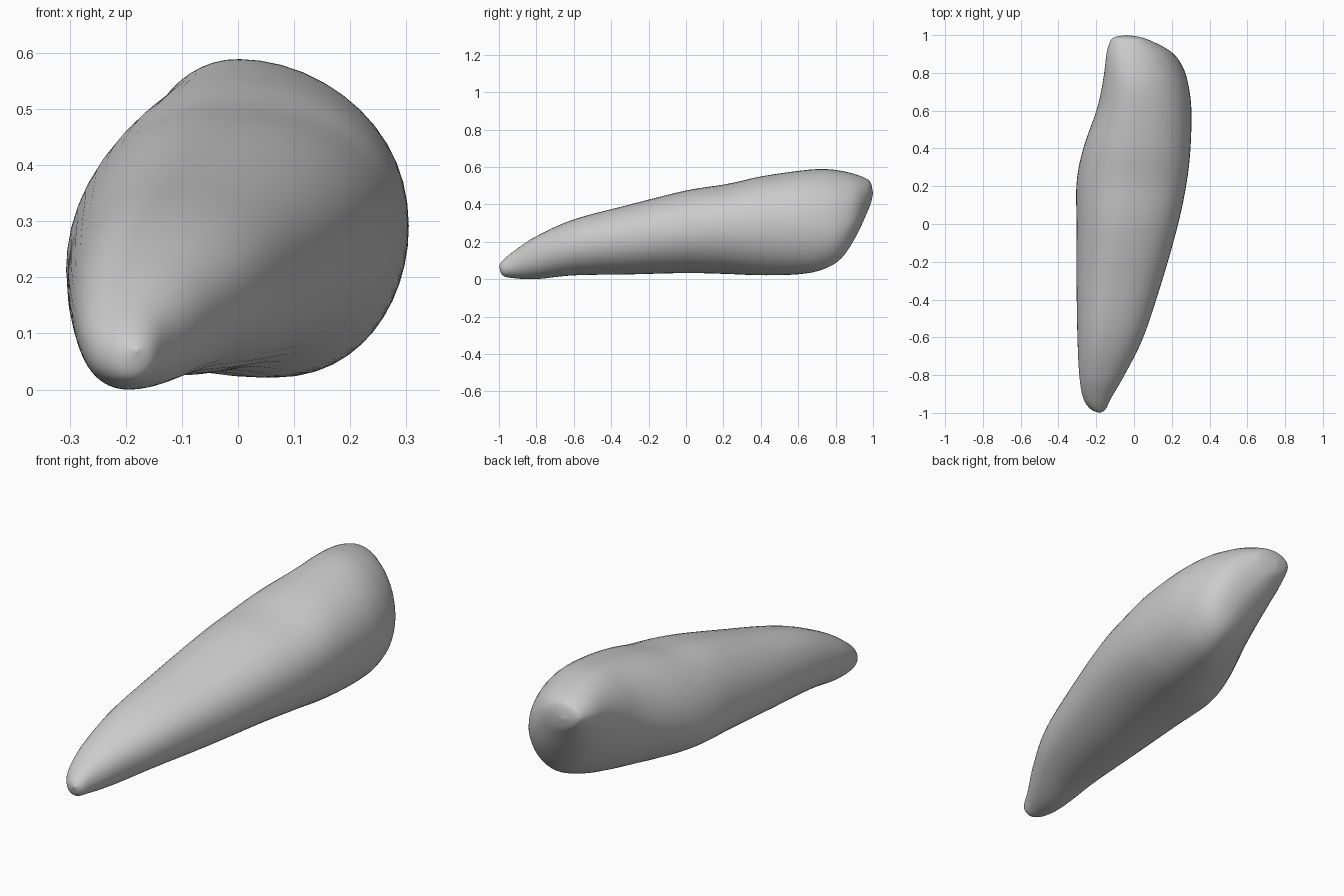
import bpy
import bmesh
from math import cos, sin, pi

SEGMENTS = 48
STEPS = 7

# Stations from front tip to back end, in hundredths of a unit:
# y, then (x, z) of the left, top, right and bottom extremes of the section
STATIONS = [
    (-100, -18, 7, -18, 7, -18, 7, -18, 7),
    (-98, -23, 6, -19, 10, -15, 6, -19, 2),
    (-92, -27, 8, -19, 15, -12, 8, -20, 0.5),
    (-80, -29, 12, -18, 23, -5, 13, -19, 0),
    (-60, -30, 15, -16, 32, 5, 18, -15, 2),
    (-30, -30.5, 18, -11, 40, 15, 22, -10, 2.5),
    (0, -30.5, 20, -7, 47.5, 23.5, 26, -5, 3.2),
    (22, -30.5, 22, -4, 51, 28, 28, 0, 2.7),
    (40, -27, 27, -1, 55, 30, 29, 5, 2),
    (60, -20, 34, 0, 58, 30.5, 29, 9, 2.5),
    (73, -17, 40, 0, 59, 29, 28, 12, 5),
    (83, -15.5, 44, -1, 58, 26, 28, 13, 11),
    (91, -14.5, 46, -2, 56, 20, 33, 10, 23),
    (97, -12.5, 47, -3, 53.5, 9, 43, 2, 36),
    (99, -10, 47, -4, 51, 3, 46, -2, 41),
    (100, -4, 46, -4, 46, -4, 46, -4, 46),
]


def make_material(name, color):
    mat = bpy.data.materials.new(name)
    mat.use_nodes = True
    mat.diffuse_color = color
    mat.node_tree.nodes["Principled BSDF"].inputs["Base Color"].default_value = color
    return mat


def smooth_blend(a, b, c, d, t):
    """Catmull-Rom blend between b and c."""
    return b + 0.5 * t * (c - a + t * (2 * a - 5 * b + 4 * c - d
                                       + t * (3 * (b - c) + d - a)))


def refine(stations):
    """Yield smoothly interpolated stations along the body."""
    last = len(stations) - 1
    for i in range(last):
        near = [stations[max(0, min(last, i + k))] for k in (-1, 0, 1, 2)]
        for step in range(STEPS):
            yield [smooth_blend(*values, step / STEPS) for values in zip(*near)]
    yield stations[last]


def section_point(station, angle):
    """Point on a closed section made of four rounded quarters."""
    y, xl, zl, xt, zt, xr, zr, xb, zb = [v / 100 for v in station]
    c, s = cos(angle), sin(angle)
    side_x, side_z = (xr, zr) if c >= 0 else (xl, zl)
    end_x, end_z = (xt, zt) if s >= 0 else (xb, zb)
    # Fuller right shoulder towards the front, flatter lower left at the back
    back = max(0, min(1, (y - 0.3) * 2))
    power = 1
    if c > 0 and s > 0:
        power = 0.88 + 0.12 * back
    elif c < 0 and s < 0:
        power = 0.95 + 0.3 * back
    x = end_x + (side_x - end_x) * abs(c) ** power
    z = side_z + (end_z - side_z) * abs(s) ** power
    return x, y, z


def loft(name, stations, material):
    bm = bmesh.new()
    rings = [[bm.verts.new(section_point(st, 2 * pi * k / SEGMENTS))
              for k in range(SEGMENTS)] for st in refine(stations)]
    for ring, following in zip(rings, rings[1:]):
        for k in range(SEGMENTS):
            n = (k + 1) % SEGMENTS
            bm.faces.new((ring[k], ring[n], following[n], following[k]))
    # Weld the collapsed end rings into single poles
    bmesh.ops.remove_doubles(bm, verts=rings[0] + rings[-1], dist=1e-5)
    # Relax faint seams where the section quarters meet
    for _ in range(3):
        bmesh.ops.smooth_vert(bm, verts=bm.verts, factor=0.3,
                              use_axis_x=True, use_axis_y=False, use_axis_z=True)
    bmesh.ops.recalc_face_normals(bm, faces=bm.faces)
    for face in bm.faces:
        face.smooth = True
    mesh = bpy.data.meshes.new(name)
    bm.to_mesh(mesh)
    bm.free()
    mesh.materials.append(material)
    obj = bpy.data.objects.new(name, mesh)
    bpy.context.collection.objects.link(obj)
    return obj


if "Cube" in bpy.data.objects:
    bpy.data.objects.remove(bpy.data.objects["Cube"], do_unlink=True)

# Single tapered, lopsided body
loft("tapered_body", STATIONS, make_material("light_grey", (0.6, 0.6, 0.6, 1)))
